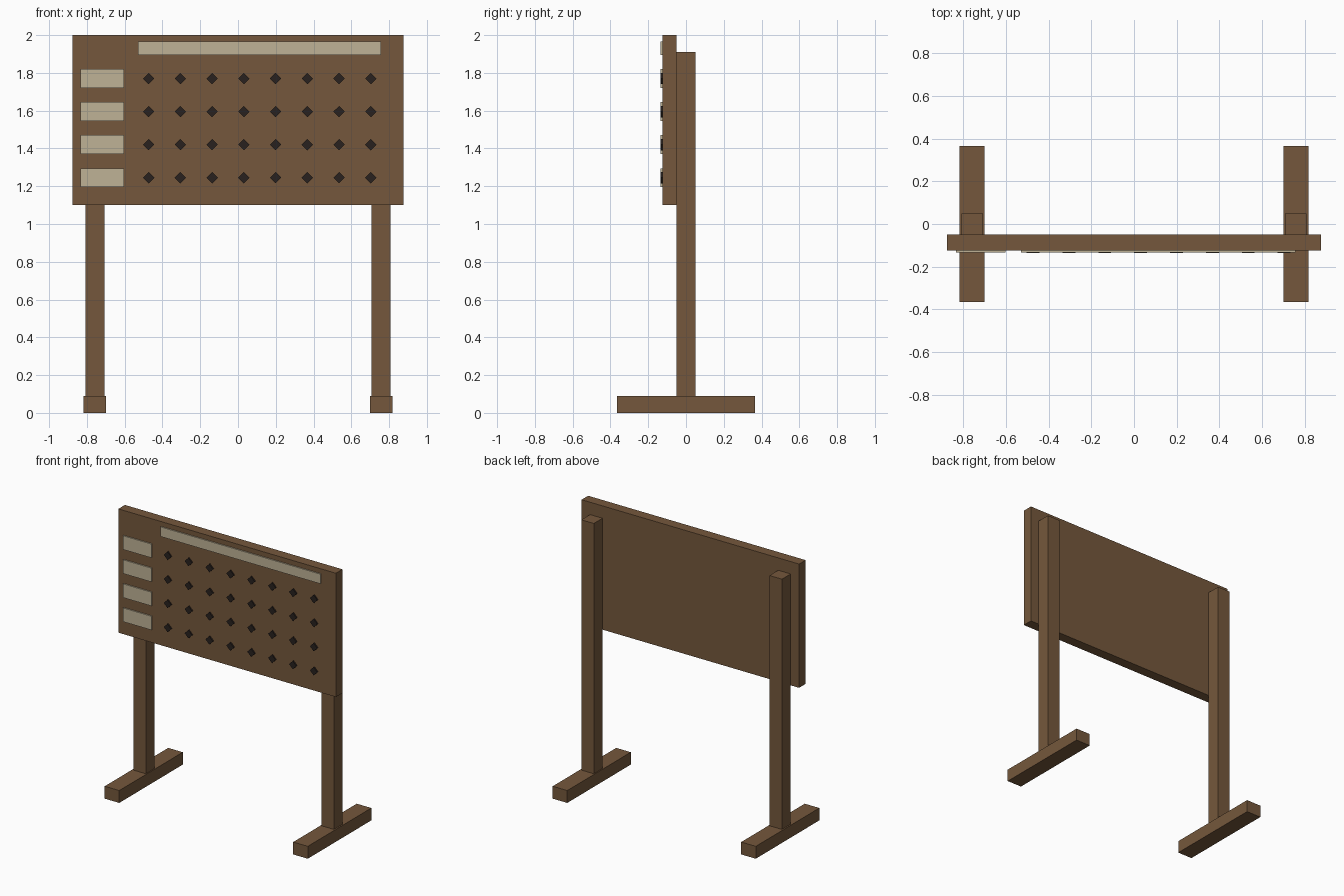
import bpy
import math

cube = bpy.data.objects.get("Cube")
if cube:
    bpy.data.objects.remove(cube, do_unlink=True)


def material(name, rgb):
    mat = bpy.data.materials.new(name)
    mat.use_nodes = True
    color = (*rgb, 1.0)
    mat.diffuse_color = color
    for node in mat.node_tree.nodes:
        if node.type == "BSDF_PRINCIPLED":
            node.inputs["Base Color"].default_value = color
            node.inputs["Roughness"].default_value = 0.8
    return mat


wood = material("brown wood", (0.178, 0.097, 0.045))
paper = material("cream paper", (0.52, 0.445, 0.305))
dark = material("dark peg", (0.021, 0.015, 0.013))


def box(name, mat, x, y, z):
    """Box spanning the given (min, max) ranges."""
    spans = (x, y, z)
    bpy.ops.mesh.primitive_cube_add(size=1, location=[(a + b) / 2 for a, b in spans])
    obj = bpy.context.object
    obj.name = name
    obj.scale = [b - a for a, b in spans]
    bpy.ops.object.transform_apply(location=False, rotation=False, scale=True)
    obj.data.materials.append(mat)
    return obj


# Stand: a post and a foot on each side
for side, s in (("left", 1), ("right", -1)):
    box(side + "_post", wood, sorted((s * 0.707, s * 0.807)), (-0.05, 0.05), (0.09, 1.91))
    box(side + "_foot", wood, sorted((s * 0.70, s * 0.817)), (-0.365, 0.365), (0, 0.09))

# Board in front of the posts
FACE = -0.125
box("board", wood, (-0.875, 0.875), (FACE, -0.05), (1.1, 2.0))

# Header strip, row labels and rows of diamond pegs
raised = (FACE - 0.009, FACE)
box("header_strip", paper, (-0.53, 0.757), raised, (1.895, 1.965))
for row in range(4):
    z = 1.77 - 0.175 * row
    box(f"row_label_{row + 1}", paper, (-0.833, -0.603), raised, (z - 0.05, z + 0.05))
    for col in range(8):
        bpy.ops.mesh.primitive_cylinder_add(
            vertices=4, radius=0.03, depth=0.01,
            location=(-0.473 + 0.168 * col, FACE - 0.005, z),
            rotation=(math.pi / 2, 0, 0))
        peg = bpy.context.object
        peg.name = f"peg_{row + 1}_{col + 1}"
        peg.data.materials.append(dark)
